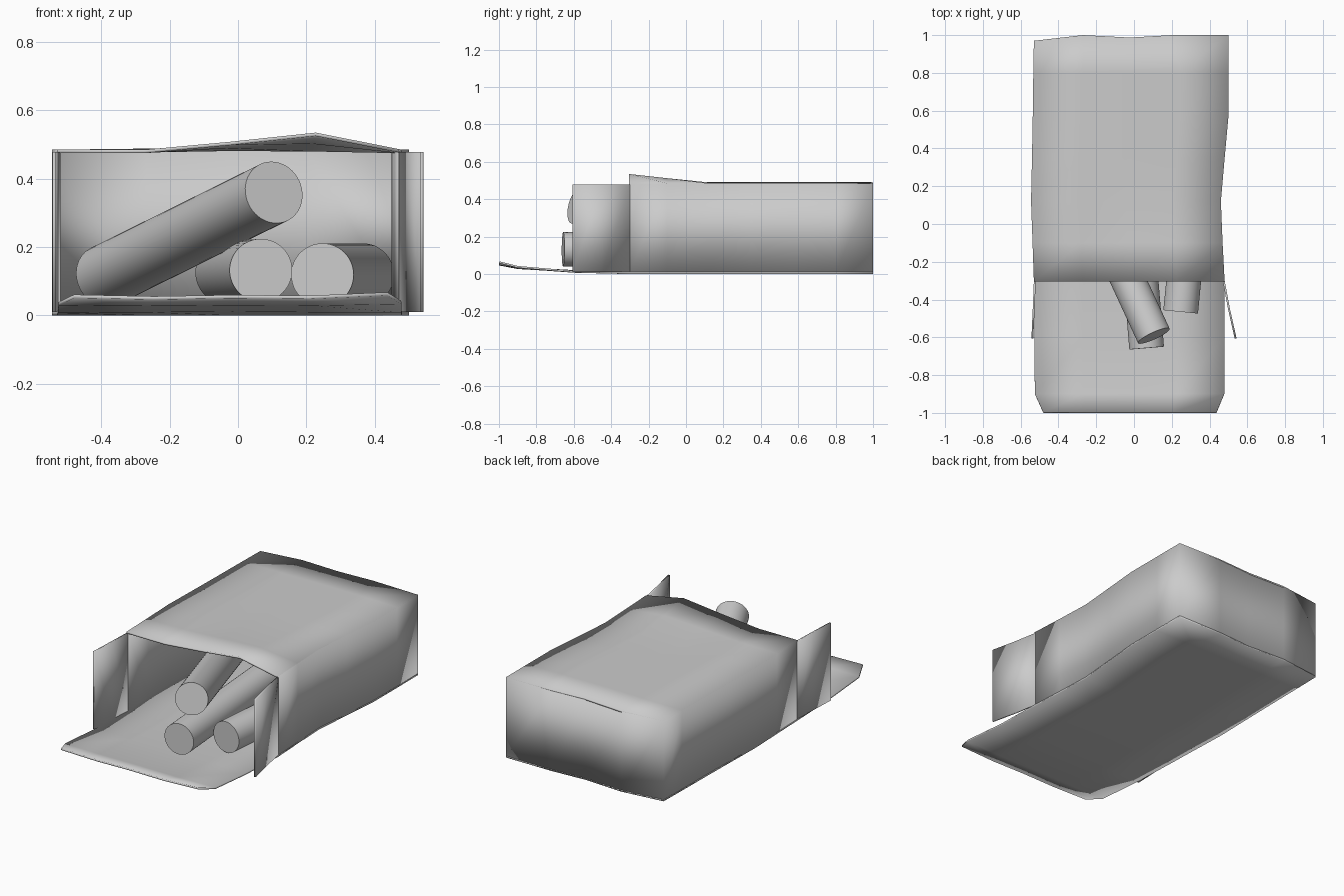
import bpy
from mathutils import Vector

if "Cube" in bpy.data.objects:
    bpy.data.objects.remove(bpy.data.objects["Cube"])


def finish(ob):
    bpy.ops.object.select_all(action='DESELECT')
    ob.select_set(True)
    bpy.context.view_layer.objects.active = ob
    bpy.ops.object.shade_smooth_by_angle(angle=0.5)


def sheet(name, rows, thick=0.01, offset=-1):
    """Card panel from rows of points, thickened with solidify."""
    n = len(rows[0])
    verts = [p for r in rows for p in r]
    faces = [(j * n + i, j * n + i + 1, (j + 1) * n + i + 1, (j + 1) * n + i)
             for j in range(len(rows) - 1) for i in range(n - 1)]
    me = bpy.data.meshes.new(name)
    me.from_pydata(verts, [], faces)
    ob = bpy.data.objects.new(name, me)
    bpy.context.collection.objects.link(ob)
    mod = ob.modifiers.new("thickness", 'SOLIDIFY')
    mod.thickness = thick
    mod.offset = offset
    finish(ob)
    return ob


def upright(name, path, z0, z1, offset=-1):
    return sheet(name, [[(x, y, z) for x, y in path] for z in (z0, z1)], 0.01, offset)


def rod(name, front, back, r=0.092):
    a, b = Vector(front), Vector(back)
    d = b - a
    bpy.ops.mesh.primitive_cylinder_add(vertices=48, radius=r, depth=d.length,
                                        location=(a + b) / 2)
    ob = bpy.context.object
    ob.name = name
    ob.rotation_euler = d.to_track_quat('Z', 'Y').to_euler()
    finish(ob)


# Slightly crushed outline: (y, left x, right x) from the opening to the back
sides = [(-0.305, -0.53, 0.48), (-0.1, -0.537, 0.469), (0.12, -0.545, 0.46),
         (0.35, -0.54, 0.48), (0.57, -0.536, 0.5), (0.8, -0.533, 0.5)]
back = [(-0.53, 0.97), (-0.27, 1.0), (-0.02, 0.987), (0.2, 1.0), (0.5, 1.0)]
cols = [0, 0.255, 0.5, 0.75, 1]


def row(y, xl, xr, zs):
    return [(xl + (xr - xl) * c, y, z) for c, z in zip(cols, zs)]


# Top panel, bulging up at the opening
flat = [0.485, 0.488, 0.491, 0.49, 0.485]
front_z = [0.485, 0.485, 0.508, 0.535, 0.485]
top_rows = []
for y, xl, xr in sides:
    t = max(0, (0.1 - y) / 0.405)
    top_rows.append(row(y, xl, xr, [a + (b - a) * t for a, b in zip(flat, front_z)]))
top_rows.append([(x, y, z) for (x, y), z in zip(back, flat)])
sheet("top_panel", top_rows)

# Bottom panel with its long curling front flap
bottom_rows = [
    row(-1.0, -0.48, 0.437, [0.06, 0.055, 0.059, 0.057, 0.067]),
    row(-0.9, -0.525, 0.478, [0.038, 0.036, 0.038, 0.037, 0.042]),
    row(-0.6, -0.527, 0.478, [0.016, 0.018, 0.02, 0.018, 0.017]),
]
bottom_rows = [[(x, y, z - 0.009) for x, y, z in r] for r in bottom_rows]
bottom_rows += [row(y, xl, xr, [0] * 5) for y, xl, xr in sides]
bottom_rows.append([(x, y, 0) for x, y in back])
sheet("bottom_panel", bottom_rows, 0.01, 1)

# Side and back walls as one bent strip
right = [(xr, y) for y, xl, xr in sides]
left = [(xl, y) for y, xl, xr in sides]
upright("side_and_back_walls", right + back[::-1] + left[::-1], 0.002, 0.484)

# Side flaps swung open
upright("right_flap", [(0.543, -0.605), (0.508, -0.45), (0.48, -0.3)], 0.01, 0.478)
upright("left_flap", [(-0.53, -0.3), (-0.536, -0.45), (-0.543, -0.605)], 0.01, 0.478)

# Loose rods spilling out of the box
rod("upper_rod", (0.105, -0.592, 0.36), (-0.39, 0.48, 0.115))
rod("middle_rod", (0.067, -0.657, 0.132), (-0.033, 0.54, 0.125))
rod("right_rod", (0.247, -0.465, 0.119), (0.365, 0.73, 0.119))
